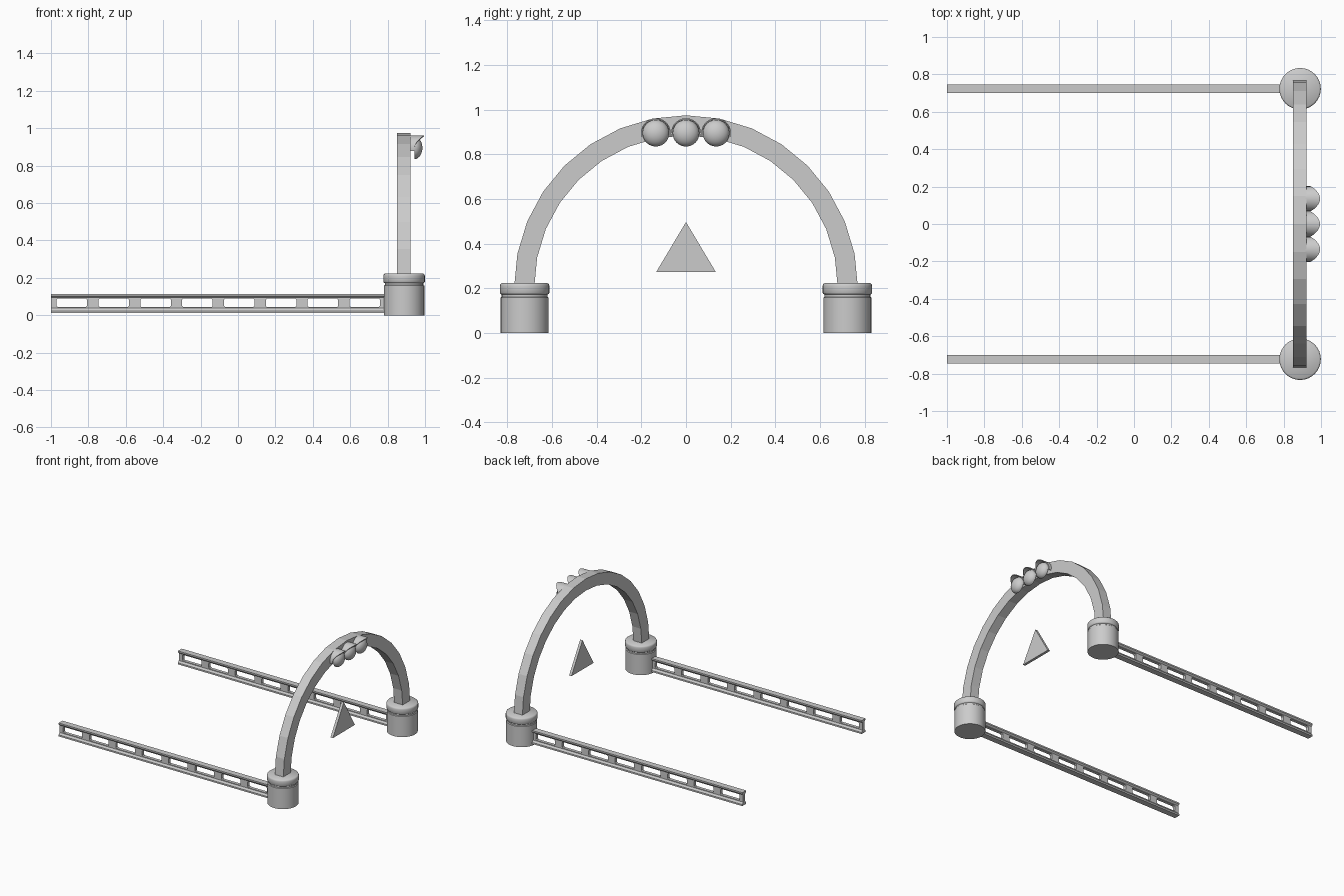
import bpy, bmesh, math
from mathutils import Vector

if "Cube" in bpy.data.objects:
    bpy.data.objects.remove(bpy.data.objects["Cube"])

grey = bpy.data.materials.new("light_grey")
grey.diffuse_color = (0.6, 0.6, 0.6, 1)
grey.use_nodes = True
grey.node_tree.nodes["Principled BSDF"].inputs["Base Color"].default_value = grey.diffuse_color
AX, PY = 0.888, 0.723          # arch/post x, post y


def finish(name, bm, smooth=None):
    bmesh.ops.remove_doubles(bm, verts=bm.verts, dist=1e-5)
    bmesh.ops.recalc_face_normals(bm, faces=bm.faces)
    me = bpy.data.meshes.new(name)
    bm.to_mesh(me)
    bm.free()
    me.materials.append(grey)
    ob = bpy.data.objects.new(name, me)
    bpy.context.collection.objects.link(ob)
    bpy.ops.object.select_all(action='DESELECT')
    ob.select_set(True)
    bpy.context.view_layer.objects.active = ob
    if smooth:
        bpy.ops.object.shade_smooth_by_angle(angle=math.radians(smooth))
    return ob


def prism(bm, pts, x0, x1):
    """Extrude a closed (y, z) outline along x."""
    f = bm.faces.new([bm.verts.new((x0, y, z)) for y, z in pts])
    r = bmesh.ops.extrude_face_region(bm, geom=[f])
    vs = [v for v in r["geom"] if isinstance(v, bmesh.types.BMVert)]
    bmesh.ops.translate(bm, verts=vs, vec=(x1 - x0, 0, 0))
    if f.is_valid and len(f.edges) and all(len(e.link_faces) == 1 for e in f.edges):
        bm.faces.new(list(f.verts))


def skin(bm, rings, close=True):
    """Join rows of points with quads."""
    vr = [[bm.verts.new(p) for p in r] for r in rings]
    n = len(vr)
    for i in range(n if close else n - 1):
        a, b = vr[i], vr[(i + 1) % n]
        for j in range(len(a)):
            k = (j + 1) % len(a)
            bm.faces.new((a[j], a[k], b[k], b[j]))
    return vr


# Posts: lathed cylinders with groove and rounded cap
post = [(0.108, 0), (0.108, 0.158), (0.103, 0.162), (0.103, 0.172), (0.108, 0.175),
        (0.111, 0.180), (0.111, 0.211), (0.109, 0.218), (0.103, 0.223)]
for s, side in ((-1, "front"), (1, "back")):
    bm = bmesh.new()
    N = 32
    rings = [[(AX + r * math.cos(2 * math.pi * i / N), s * PY + r * math.sin(2 * math.pi * i / N), z)
              for i in range(N)] for r, z in post]
    vr = skin(bm, rings, False)
    bm.faces.new(vr[0])
    bm.faces.new(vr[-1])
    finish(side + "_post", bm, 40)

    # Rail: I-section bar with slots cut through
    half = [(0.023, 0.012), (0.023, 0.024), (0.012, 0.038), (0.012, 0.094), (0.023, 0.104), (0.023, 0.115)]
    pts = [(s * PY + y, z) for y, z in half] + [(s * PY - y, z) for y, z in reversed(half)]
    bm = bmesh.new()
    prism(bm, pts, -1.0, 0.80)
    rail = finish(side + "_rail", bm)
    bm = bmesh.new()
    for i in range(8):
        x0 = -0.97 + 0.2238 * i
        x1, z0, z1, c = x0 + 0.163, 0.043, 0.090, 0.007
        out = [(x0 + c, z0), (x1 - c, z0), (x1, z0 + c), (x1, z1 - c),
               (x1 - c, z1), (x0 + c, z1), (x0, z1 - c), (x0, z0 + c)]
        a = [bm.verts.new((x, s * PY - 0.05, z)) for x, z in out]
        b = [bm.verts.new((x, s * PY + 0.05, z)) for x, z in out]
        bm.faces.new(a)
        bm.faces.new(b)
        for j in range(8):
            k = (j + 1) % 8
            bm.faces.new((a[j], a[k], b[k], b[j]))
    cutter = finish("slot_cutter", bm)
    cutter.hide_render = True
    mod = rail.modifiers.new("slots", 'BOOLEAN')
    mod.operation = 'DIFFERENCE'
    mod.solver = 'EXACT'
    mod.object = cutter
    bpy.ops.object.select_all(action='DESELECT')
    bpy.context.view_layer.objects.active = rail
    rail.select_set(True)
    bpy.ops.object.modifier_apply(modifier=mod.name)
    bpy.data.objects.remove(cutter)

# Arch: faceted half ring with square section
bm = bmesh.new()
rings = []
for i in range(17):
    a = math.pi * i / 16
    c, sn = math.cos(a), math.sin(a)
    rings.append([(x, r * c, 0.205 + r * sn)
                  for x, r in ((0.85, 0.68), (0.922, 0.68), (0.922, 0.77), (0.85, 0.77))])
vr = skin(bm, rings, False)
bm.faces.new(vr[0])
bm.faces.new(vr[-1])
finish("arch", bm)

# Lamps: domed lens under a slanted hood
LZ = 0.895
for n, y0 in enumerate((-0.135, 0, 0.135)):
    bm = bmesh.new()
    N = 24
    rings = []
    for i in range(7):
        t = math.pi / 2 * i / 7
        rings.append([(0.943 + 0.043 * math.sin(t), y0 + 0.06 * math.cos(t) * math.cos(2 * math.pi * j / N),
                       LZ + 0.06 * math.cos(t) * math.sin(2 * math.pi * j / N)) for j in range(N)])
    vr = skin(bm, rings, False)
    bm.faces.new(vr[0])
    tip = bm.verts.new((0.986, y0, LZ))
    for j in range(N):
        bm.faces.new((vr[-1][j], vr[-1][(j + 1) % N], tip))
    finish("lamp_lens_%d" % (n + 1), bm, 40)

    bm = bmesh.new()
    rings = []
    for i in range(17):
        a = math.radians(-15 + 210 * i / 16)
        xf = 0.943 + 0.052 * max(0, math.sin(a)) ** 1.8
        rings.append([(x, y0 + r * math.cos(a), LZ + r * math.sin(a))
                      for x, r in ((0.918, 0.061), (xf, 0.061), (xf, 0.067), (0.918, 0.067))])
    vr = skin(bm, rings, False)
    bm.faces.new(vr[0])
    bm.faces.new(vr[-1])
    finish("lamp_hood_%d" % (n + 1), bm, 40)

# Hanging triangle plate
bm = bmesh.new()
prism(bm, [(-0.134, 0.272), (0.134, 0.272), (0, 0.497)], AX - 0.01, AX + 0.01)
finish("triangle_plate", bm)
